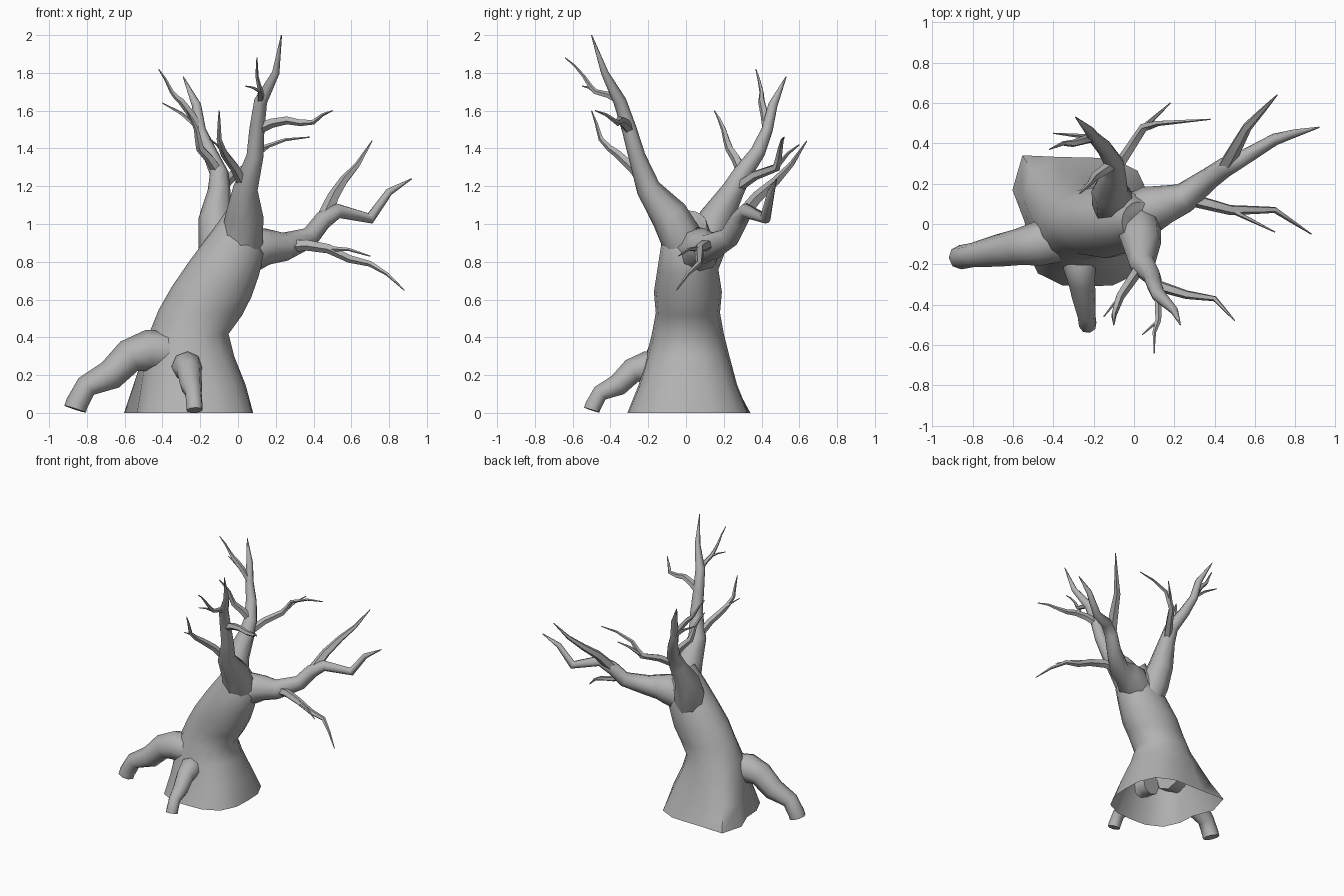
import bpy, bmesh, math
from mathutils import Vector

cube = bpy.data.objects.get("Cube")
if cube:
    bpy.data.objects.remove(cube, do_unlink=True)

bark = bpy.data.materials.new("grey bark")
bark.use_nodes = True
grey = (.45, .45, .45, 1)
bark.diffuse_color = grey
bark.node_tree.nodes["Principled BSDF"].inputs["Base Color"].default_value = grey


def loft(name, rings, closed_start=True):
    """Skin a list of equal-length point rings into one smooth object."""
    bm = bmesh.new()
    loops = [[bm.verts.new(point) for point in ring] for ring in rings]
    for lower, upper in zip(loops, loops[1:]):
        for i in range(len(lower)):
            # index i - 1 wraps around, closing the ring
            bm.faces.new((lower[i - 1], lower[i], upper[i], upper[i - 1]))
    if closed_start:
        bm.faces.new(reversed(loops[0]))
    bm.faces.new(loops[-1])
    mesh = bpy.data.meshes.new(name)
    bm.to_mesh(mesh)
    bm.free()
    mesh.materials.append(bark)
    obj = bpy.data.objects.new(name, mesh)
    bpy.context.collection.objects.link(obj)
    bpy.ops.object.select_all(action='DESELECT')
    obj.select_set(True)
    bpy.context.view_layer.objects.active = obj
    bpy.ops.object.shade_smooth_by_angle(angle=math.radians(60))


def tube(name, points, radii, sides):
    """Tube along a path; its cross-section is carried along without twist."""
    steps = [(end - start).normalized() for start, end in zip(points, points[1:])]
    bends = [(before + after).normalized() for before, after in zip(steps, steps[1:])]
    tangents = [steps[0], *bends, steps[-1]]
    across = steps[0].orthogonal()
    rings = []
    for point, tangent, radius in zip(points, tangents, radii):
        across = (across - tangent * across.dot(tangent)).normalized()
        other = tangent.cross(across)
        ring = []
        for i in range(sides):
            angle = math.tau * i / sides
            ring.append(point + radius * (math.cos(angle) * across + math.sin(angle) * other))
        rings.append(ring)
    loft(name, rings)


def limb(name, *stations):
    """Thick limb through stations of position and radius; returns its path."""
    points = [Vector(station[:3]) for station in stations]
    tube(name, points, [station[3] for station in stations], 8)
    return points


def twig(name, start, radius, *bends):
    """Thin crooked limb tapering to a point; returns its main bends."""
    corners = [start] + [Vector(bend) for bend in bends]
    points = [start]
    kink = Vector((0, 0, .06))
    for near, far in zip(corners, corners[1:]):
        points += [(near + far) / 2 + kink * (far - near).length, far]
        kink = -kink
    last = len(points) - 1
    radii = [max(radius * (1 - i / last) ** .7, .003) for i in range(last + 1)]
    tube(name, points, radii, 5)
    return corners


def root(name, x, y, heading, size):
    """Arched root leaving the trunk along a compass heading in degrees."""
    angle = math.radians(heading)
    outward = Vector((math.cos(angle), math.sin(angle), 0))
    # distance from the start, height, radius
    arch = [(0, .32, .11), (.1, .33, .11), (.2, .3, .09), (.3, .2, .08),
            (.43, .14, .06), (.48, .05, .06), (.49, .02, .06)]
    points = [Vector((x, y, 0)) + size * (outward * reach + Vector((0, 0, height)))
              for reach, height, radius in arch]
    tube(name, points, [size * radius for reach, height, radius in arch], 8)


def trunk_ring(x, height, half_width, half_depth):
    """Oval section, tilted with the lean, with buttresses fading in near the ground."""
    foot = max(0, 1 - height / .4)
    tilt = .12 * max(0, height - .4)
    ring = []
    for i in range(16):
        angle = math.tau * i / 16
        corner = .04 * math.sin(2 * angle) ** 2
        back_buttress = .13 * max(0, math.cos(angle - 2.5)) ** 18
        swell = foot * (corner + back_buttress)
        ring.append(Vector((x + (half_width + swell) * math.cos(angle),
                            (half_depth + swell) * math.sin(angle) + .01,
                            height - tilt * math.cos(angle))))
    return ring


# Trunk, open underneath
sections = [(-.23, 0, .31, .32), (-.24, .15, .28, .26), (-.26, .3, .24, .22), (-.26, .42, .21, .19),
            (-.2, .53, .22, .17), (-.14, .64, .21, .18), (-.07, .77, .18, .16),
            (0, .9, .14, .14), (.02, 1, .08, .1)]
loft("trunk", [trunk_ring(*section) for section in sections], closed_start=False)

# Roots
root("side_root", -.38, -.08, 190, 1)
root("front_root", -.28, -.14, -82, .74)

# Front limb and its twigs
front = limb("front_limb", (-.03, .03, .75, .1), (.02, -.01, .9, .115), (.035, -.09, 1.05, .1),
             (.04, -.2, 1.19, .065), (.09, -.26, 1.36, .045), (.1, -.3, 1.5, .04),
             (.12, -.35, 1.65, .035), (.2, -.43, 1.8, .02), (.23, -.5, 2, .003))
twig("front_outer_twig", front[5], .03, (.26, -.35, 1.55), (.4, -.37, 1.54), (.5, -.48, 1.6))
upper = twig("front_upper_twig", front[6], .02, (.12, -.48, 1.7), (.1, -.54, 1.78), (.1, -.64, 1.88))
twig("front_upper_spur", upper[1], .01, (.04, -.55, 1.73))
inner = twig("front_inner_twig", front[3], .03, (-.07, -.36, 1.37), (-.1, -.45, 1.45), (-.1, -.5, 1.6))
twig("front_inner_spur", inner[1], .01, (-.15, -.46, 1.45))

# Back limb and its twigs
back = limb("back_limb", (-.07, .05, .72, .1), (-.1, .1, .88, .11), (-.12, .16, 1.03, .09),
            (-.1, .25, 1.18, .06), (-.1, .3, 1.27, .05), (-.15, .38, 1.38, .04),
            (-.2, .43, 1.5, .03), (-.22, .46, 1.63, .025), (-.29, .53, 1.78, .003))
twig("back_upper_twig", back[6], .025, (-.3, .4, 1.65), (-.35, .4, 1.7), (-.42, .37, 1.82))
twig("back_upper_spur", back[6], .015, (-.4, .45, 1.64))
twig("back_inner_twig", back[4], .03, (-.2, .23, 1.4), (-.22, .2, 1.5), (-.27, .15, 1.6))
outer = twig("back_outer_twig", back[3], .03, (.05, .48, 1.3), (.12, .5, 1.4), (.38, .52, 1.46))
twig("back_outer_spur", outer[1], .015, (.18, .6, 1.42))

# Side limb, its fork and its low twig
side = limb("side_limb", (-.05, .03, .8, .1), (.08, .07, .87, .12), (.16, .1, .88, .095),
            (.25, .13, .88, .075), (.38, .23, .93, .055), (.45, .28, 1.02, .05),
            (.53, .32, 1.07, .04), (.7, .42, 1.03, .03), (.8, .45, 1.17, .02), (.92, .48, 1.24, .003))
twig("side_fork", side[5], .04, (.56, .48, 1.23), (.71, .64, 1.44))
low = twig("low_twig", side[3], .035, (.48, .07, .87), (.7, .07, .79), (.88, -.05, .65))
twig("low_spur", low[1], .015, (.7, -.04, .83))
